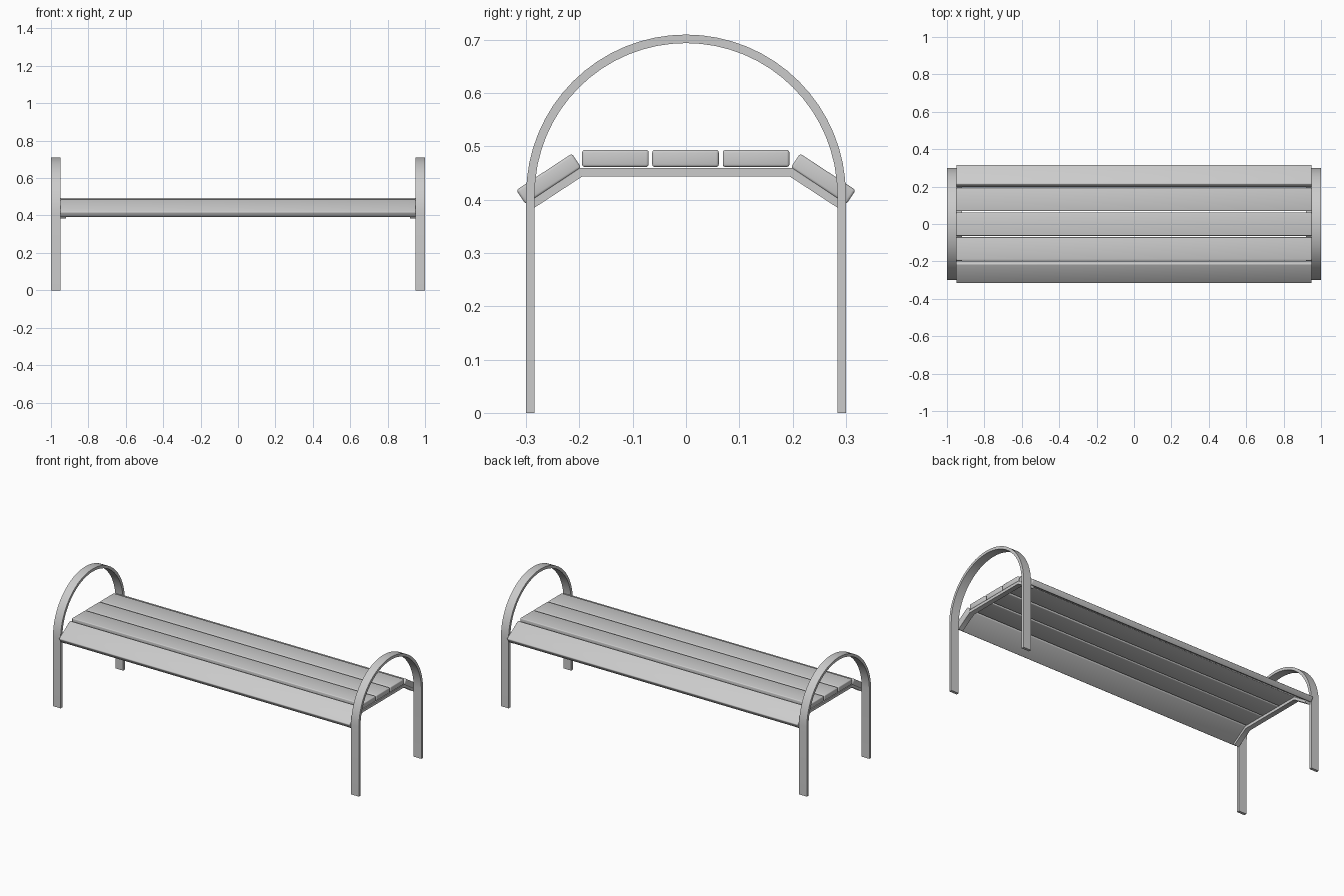
import bpy, bmesh, math

if "Cube" in bpy.data.objects:
    bpy.data.objects.remove(bpy.data.objects["Cube"])


def finish(obj, angle=35):
    bpy.ops.object.select_all(action='DESELECT')
    obj.select_set(True)
    bpy.context.view_layer.objects.active = obj
    bpy.ops.object.shade_smooth_by_angle(angle=math.radians(angle))


def strip(name, outer, inner, x0, x1):
    """Flat bar: open band between two (y, z) paths, extruded along x."""
    bm = bmesh.new()
    rings = [[bm.verts.new((x, y, z)) for x, (y, z) in
              ((x0, o), (x1, o), (x1, i), (x0, i))] for o, i in zip(outer, inner)]
    for a, b in zip(rings, rings[1:]):
        for k in range(4):
            bm.faces.new((a[k], a[(k + 1) % 4], b[(k + 1) % 4], b[k]))
    bm.faces.new(rings[0])
    bm.faces.new(rings[-1][::-1])
    bmesh.ops.recalc_face_normals(bm, faces=bm.faces)
    mesh = bpy.data.meshes.new(name)
    bm.to_mesh(mesh)
    bm.free()
    obj = bpy.data.objects.new(name, mesh)
    bpy.context.collection.objects.link(obj)
    finish(obj)
    return obj


def slat(name, y, z, tilt=0.0):
    """Plank with rounded long edges."""
    bpy.ops.mesh.primitive_cube_add(size=1, location=(0, y, z), rotation=(tilt, 0, 0))
    obj = bpy.context.object
    obj.name = name
    obj.scale = (1.9, 0.125, 0.032)
    bpy.ops.object.transform_apply(location=False, rotation=False, scale=True)
    bev = obj.modifiers.new("rounded_edges", 'BEVEL')
    bev.width = 0.005
    bev.segments = 3
    bpy.ops.object.modifier_apply(modifier=bev.name)
    finish(obj)


def arch(radius, spring=0.41, steps=32):
    arc = [(radius * math.cos(math.pi * i / steps),
            spring + radius * math.sin(math.pi * i / steps)) for i in range(steps + 1)]
    return [(radius, 0)] + arc + [(-radius, 0)]


# Arched end frames and the seat supports beside them
support_top = [(-0.292, 0.398), (-0.199, 0.4595), (0.199, 0.4595), (0.292, 0.398)]
support_low = [(-0.286, 0.384), (-0.195, 0.4435), (0.195, 0.4435), (0.286, 0.384)]
for side, s in (("left", -1), ("right", 1)):
    strip(f"{side}_arch_leg", arch(0.30), arch(0.284), s * 0.95, s * 1.0)
    strip(f"{side}_seat_support", support_top, support_low, s * 0.92, s * 0.95)

# Flat seat slats
for name, y in (("front", -0.1325), ("middle", -0.001), ("back", 0.1315)):
    slat(f"{name}_seat_slat", y, 0.4775)

# Sloped edge slats
slat("front_sloped_slat", -0.2575, 0.439, math.radians(33.3))
slat("back_sloped_slat", 0.2575, 0.439, math.radians(-33.3))
